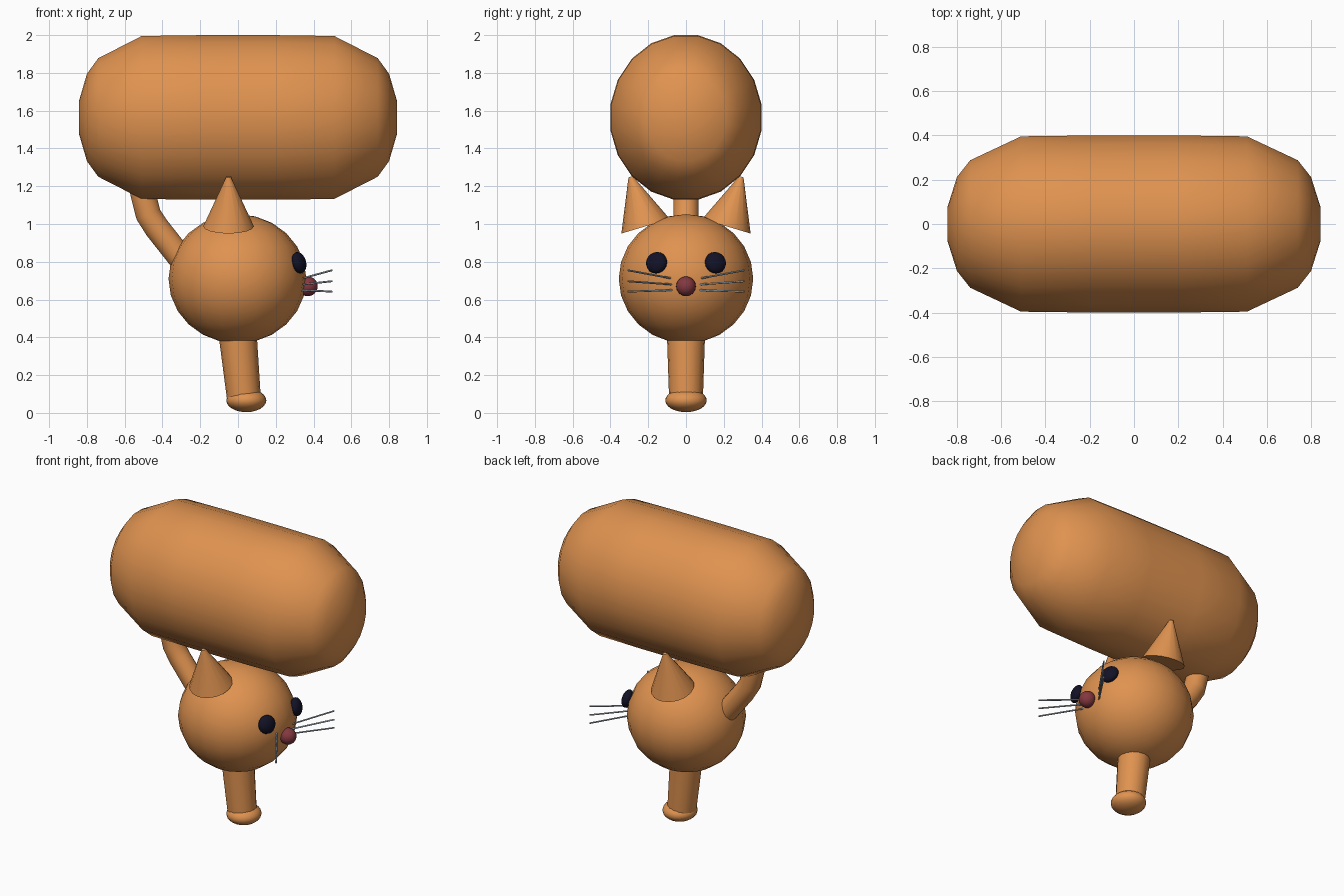
import bpy, bmesh
from math import cos, sin, pi, radians
from mathutils import Vector, Matrix

cube = bpy.data.objects.get("Cube")
if cube:
    bpy.data.objects.remove(cube)


def material(name, rgb):
    m = bpy.data.materials.new(name)
    m.use_nodes = True
    m.diffuse_color = (*rgb, 1)
    m.node_tree.nodes["Principled BSDF"].inputs["Base Color"].default_value = (*rgb, 1)
    return m


FUR = material("orange fur", (0.74, 0.29, 0.08))
EYE = material("dark navy", (0.006, 0.006, 0.02))
NOSE = material("dusky red", (0.23, 0.04, 0.05))
WHISKER = material("whisker grey", (0.38, 0.45, 0.5))


def finish(name, bm, mat, angle=45):
    bmesh.ops.recalc_face_normals(bm, faces=bm.faces)
    me = bpy.data.meshes.new(name)
    bm.to_mesh(me)
    bm.free()
    me.materials.append(mat)
    ob = bpy.data.objects.new(name, me)
    bpy.context.collection.objects.link(ob)
    bpy.ops.object.select_all(action='DESELECT')
    ob.select_set(True)
    bpy.context.view_layer.objects.active = ob
    bpy.ops.object.shade_smooth_by_angle(angle=radians(angle))
    return ob


def aligned(axis):
    return Vector(axis).to_track_quat('Z', 'Y').to_matrix().to_4x4()


def ball(name, center, radii, mat, axis=(0, 0, 1), segments=20, rings=12):
    bm = bmesh.new()
    bmesh.ops.create_uvsphere(bm, u_segments=segments, v_segments=rings, radius=1,
                              matrix=Matrix.Translation(center) @ aligned(axis)
                              @ Matrix.Diagonal((*radii, 1)))
    return finish(name, bm, mat)


def cone(name, start, end, r1, r2, mat, segments=16):
    a, b = Vector(start), Vector(end)
    bm = bmesh.new()
    bmesh.ops.create_cone(bm, cap_ends=True, segments=segments, radius1=r1, radius2=r2,
                          depth=(b - a).length,
                          matrix=Matrix.Translation((a + b) / 2) @ aligned(b - a))
    return finish(name, bm, mat)


def loft(name, rings, mat):
    """Skin a list of equal-length point rings and cap both ends."""
    bm = bmesh.new()
    loops = [[bm.verts.new(p) for p in ring] for ring in rings]
    n = len(loops[0])
    for a, b in zip(loops, loops[1:]):
        for i in range(n):
            j = (i + 1) % n
            bm.faces.new((a[i], a[j], b[j], b[i]))
    bm.faces.new(loops[0])
    bm.faces.new(loops[-1])
    return finish(name, bm, mat, 60)


# Body: long rounded barrel lying along x
half = [(0.843, 0.19), (0.80, 0.53), (0.74, 0.72), (0.51, 0.99), (0.2, 1.0)]
profile = [(-x, s) for x, s in half] + [(x, s) for x, s in reversed(half)]
angles = [(i + 0.5) * pi / 10 for i in range(20)]
loft("body", [[(x, 0.405 * s * cos(a), 1.564 + 0.441 * s * sin(a)) for a in angles]
              for x, s in profile], FUR)

# Head
ball("head", (-0.003, 0, 0.71), (0.365, 0.356, 0.342), FUR)

# Bent tail behind the head
path = [Vector((x, 0, z)) for x, z in
        [(-0.28, 0.79), (-0.43, 0.98), (-0.475, 1.05), (-0.50, 1.15), (-0.53, 1.3)]]
tail = []
for i, p in enumerate(path):
    d = (path[min(i + 1, len(path) - 1)] - path[max(i - 1, 0)]).normalized()
    side = Vector((d.z, 0, -d.x))
    tail.append([p + 0.068 * (side * cos(a) + Vector((0, sin(a), 0))) for a in angles])
loft("tail", tail, FUR)

# Single leg and foot
cone("leg", (0.03, 0, 0.09), (-0.005, 0, 0.45), 0.09, 0.102, FUR)
ball("foot", (0.044, 0, 0.066), (0.106, 0.11, 0.062), FUR)

# Nose
ball("nose", (0.37, 0, 0.67), (0.052, 0.052, 0.052), NOSE)

# Paired ears, eyes and whiskers
for label, s in (("left", 1), ("right", -1)):
    cone(label + "_ear", (-0.05, s * 0.214, 0.988), (-0.05, s * 0.293, 1.25),
         0.134, 0.012, FUR)
    ball(label + "_eye", (0.323, s * 0.156, 0.795), (0.058, 0.058, 0.034), EYE,
         axis=(0.32, s * 0.12, 0.085))
    for part, z0, z1 in (("upper", 0.712, 0.755), ("middle", 0.68, 0.697),
                         ("lower", 0.65, 0.642)):
        cone(f"{label}_{part}_whisker", (0.34, s * 0.075, z0), (0.497, s * 0.308, z1),
             0.005, 0.005, WHISKER, 8)
